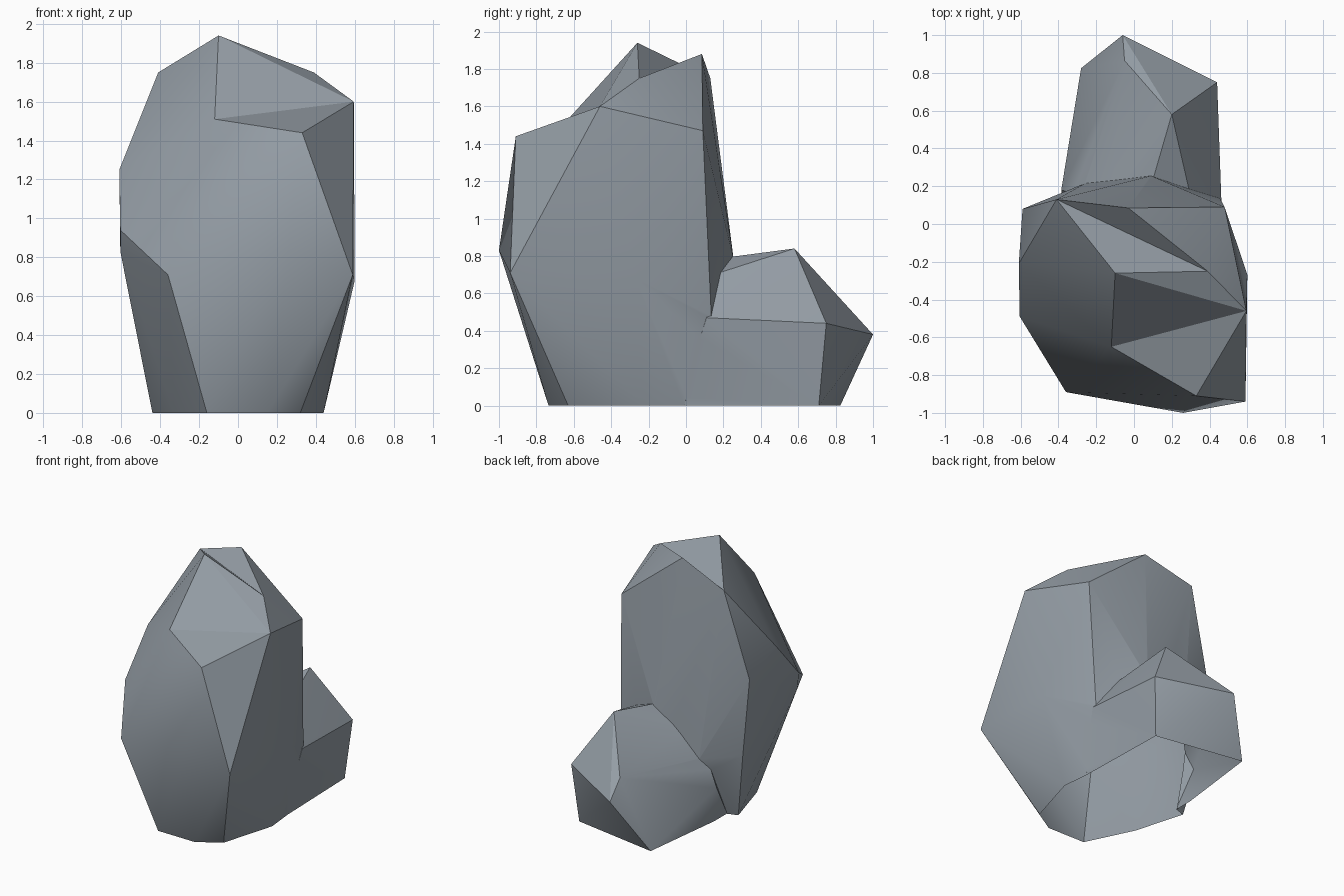
import bpy, bmesh, math
from mathutils import Vector

if "Cube" in bpy.data.objects:
    bpy.data.objects.remove(bpy.data.objects["Cube"])

stone = bpy.data.materials.new("blue_grey_stone")
stone.diffuse_color = (0.30, 0.34, 0.38, 1)
stone.use_nodes = True
stone.node_tree.nodes["Principled BSDF"].inputs["Base Color"].default_value = stone.diffuse_color


def boulder(name, corners, flips=()):
    """Faceted stone: convex hull of corner points, with some diagonals turned."""
    bm = bmesh.new()
    for c in corners:
        bm.verts.new(c)
    bmesh.ops.convex_hull(bm, input=bm.verts)
    loose = [v for v in bm.verts if not v.link_faces]
    bmesh.ops.delete(bm, geom=loose, context='VERTS')
    bmesh.ops.triangulate(bm, faces=bm.faces)
    for pair in flips:
        a, b = [min(bm.verts, key=lambda v: (v.co - Vector(p)).length) for p in pair]
        edge = bm.edges.get((a, b))
        if edge:
            bmesh.utils.edge_rotate(edge, True)
    bmesh.ops.recalc_face_normals(bm, faces=bm.faces)
    me = bpy.data.meshes.new(name)
    bm.to_mesh(me)
    bm.free()
    me.materials.append(stone)
    ob = bpy.data.objects.new(name, me)
    bpy.context.collection.objects.link(ob)
    return ob


# Tall boulder: crown, shoulders, waist, back, base
peak, back_peak, lip = (-.10, -.26, 1.94), (-.03, .085, 1.88), (.33, -.91, 1.44)
tall = boulder("boulder_pair", [
    peak, back_peak, lip, (.39, -.25, 1.75), (-.41, .13, 1.75),
    (.595, -.46, 1.60), (-.12, -.65, 1.51), (.48, .09, 1.47),
    (-.61, -.21, 1.25), (-.59, .08, 1.10), (-.605, -.49, .94),
    (.26, -1.0, .83), (-.605, -.475, .83), (-.36, -.89, .71), (.59, -.94, .71), (.60, -.27, .68),
    (.295, .18, .71), (.455, .135, .48), (.09, .255, .78), (-.26, .215, .46), (-.54, .09, .51),
    (-.16, -.73, 0), (.15, -.735, 0), (.32, -.63, 0), (.44, -.22, 0),
    (.42, -.01, 0), (-.25, .06, 0), (-.44, 0, 0), (-.33, -.38, 0)],
    flips=[(peak, back_peak), (peak, lip)])

# Low boulder leaning against the back, its front end buried in the tall one
low = boulder("low_boulder", [
    (.20, .58, .84), (.31, .10, .685), (.09, .20, .79), (-.05, .865, .51),
    (-.06, 1.0, .38), (.44, .75, .44), (.463, .11, .47), (-.12, .15, .64),
    (-.28, .15, .46), (-.385, .18, .26), (-.36, .02, 0),
    (.40, .71, 0), (-.28, .825, 0), (-.36, .17, 0), (.42, -.04, 0)])

# Weld both into one shell
mod = tall.modifiers.new("weld", 'BOOLEAN')
mod.operation, mod.solver, mod.object = 'UNION', 'EXACT', low
bpy.context.view_layer.objects.active = tall
tall.select_set(True)
bpy.ops.object.modifier_apply(modifier=mod.name)
bpy.data.objects.remove(low)

# Leave the underside open
bm = bmesh.new()
bm.from_mesh(tall.data)
under = [f for f in bm.faces if max(v.co.z for v in f.verts) < .002]
bmesh.ops.delete(bm, geom=under, context='FACES')
bm.to_mesh(tall.data)
bm.free()
bpy.ops.object.shade_smooth_by_angle(angle=math.radians(30))
